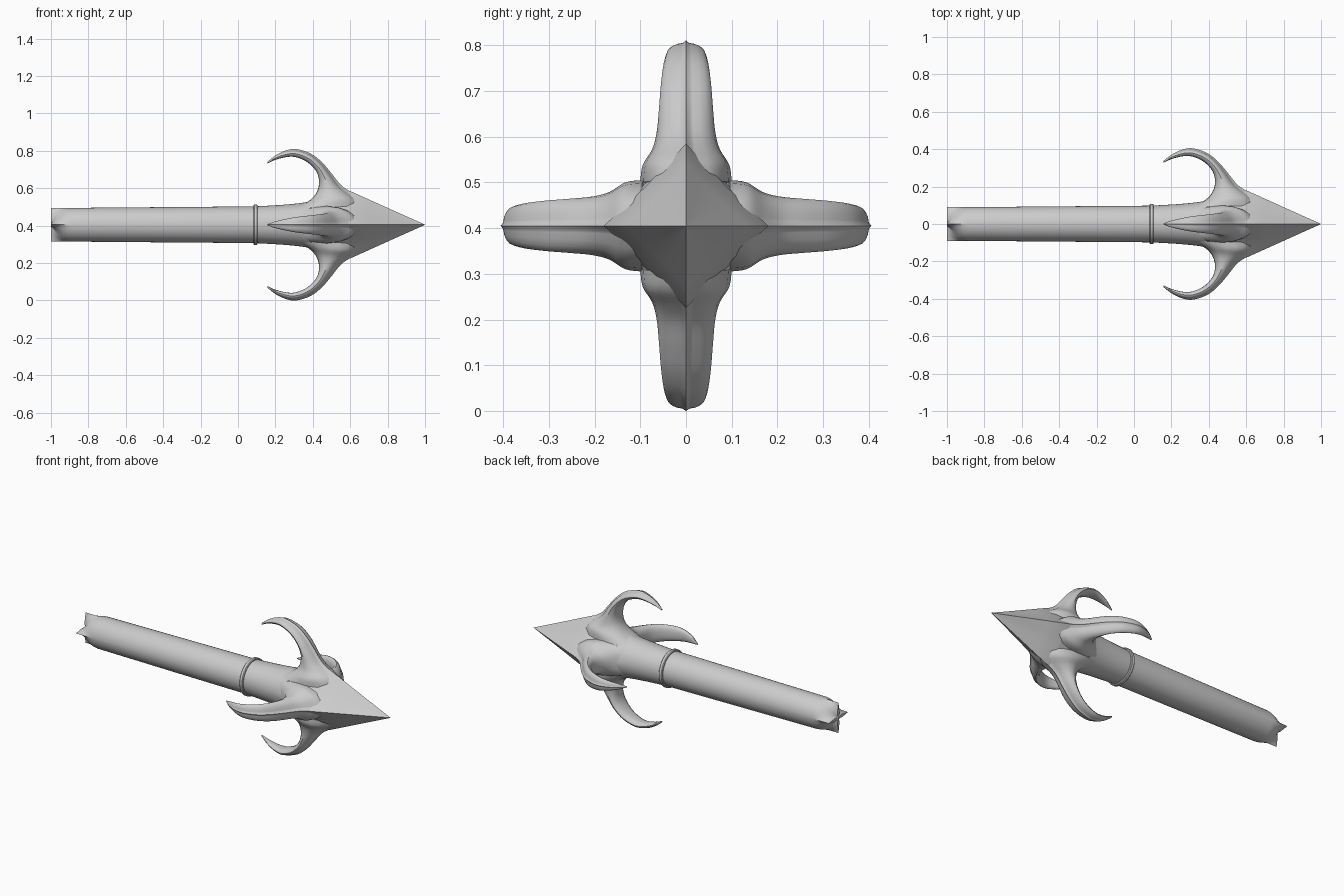
import bpy, bmesh, math
from mathutils import Vector

if "Cube" in bpy.data.objects:
    bpy.data.objects.remove(bpy.data.objects["Cube"])

CZ = 0.405   # height of the long axis
SEG = 64


def spline(rows, n):
    """Catmull-Rom through rows of numbers, n steps per span."""
    out = []
    for i in range(len(rows) - 1):
        a, b = rows[max(i - 1, 0)], rows[i]
        c, d = rows[i + 1], rows[min(i + 2, len(rows) - 1)]
        for k in range(n):
            t = k / n
            out.append([0.5 * (2*q + (r-p)*t + (2*p-5*q+4*r-s)*t*t + (3*q-p-3*r+s)*t**3)
                        for p, q, r, s in zip(a, b, c, d)])
    out.append(list(rows[-1]))
    return out


def loft(name, rings, angle=30):
    """Skin closed rings and close both ends with fans."""
    bm = bmesh.new()
    vs = [[bm.verts.new(p) for p in ring] for ring in rings]
    n = len(vs[0])
    for a, b in zip(vs, vs[1:]):
        for i in range(n):
            j = (i + 1) % n
            bm.faces.new((a[i], a[j], b[j], b[i]))
    for ring in (vs[0], vs[-1]):
        c = bm.verts.new(sum((v.co for v in ring), Vector()) / n)
        for i in range(n):
            bm.faces.new((ring[i], ring[(i + 1) % n], c))
    bmesh.ops.remove_doubles(bm, verts=bm.verts, dist=1e-5)
    bmesh.ops.recalc_face_normals(bm, faces=bm.faces)
    me = bpy.data.meshes.new(name)
    bm.to_mesh(me)
    bm.free()
    ob = bpy.data.objects.new(name, me)
    bpy.context.collection.objects.link(ob)
    bpy.ops.object.select_all(action='DESELECT')
    ob.select_set(True)
    bpy.context.view_layer.objects.active = ob
    bpy.ops.object.shade_smooth_by_angle(angle=math.radians(angle))
    return ob


def ring(x, radius):
    """Ring around the long axis; radius is a function of angle."""
    pts = []
    for i in range(SEG):
        a = 2 * math.pi * i / SEG
        r = radius(a)
        pts.append((x, r * math.cos(a), CZ + r * math.sin(a)))
    return pts


# Shaft, pinched into a cross at the tail: x, radius, pinch
def pinched(R, p):
    return lambda a: R * (1 - p * abs(math.sin(2 * a)) ** 0.6)


shaft = [(-1, .09, .96), (-.985, .09, .62), (-.965, .09, .36), (-.94, .09, .16),
         (-.915, .09, .05), (-.89, .09, 0), (-.3, .095, 0), (.1, .098, 0)]
loft("shaft", [ring(x, pinched(R, p)) for x, R, p in shaft], 40)

# Collar ring
collar = [(.083, .095), (.083, .104), (.087, .108), (.101, .108), (.105, .104), (.105, .095)]
loft("collar", [ring(x, lambda a, r=r: r) for x, r in collar])


# Head: round socket turning into a four-edged point: x, radius, squareness
def diamond(R, t):
    return lambda a: R * (1 - t + t / (abs(math.cos(a)) + abs(math.sin(a))))


head = spline([(.09, .098, 0), (.2, .104, 0), (.3, .112, .02), (.38, .124, .1),
               (.46, .15, .5), (.54, .176, .95), (.6, .18, 1.08)], 4)
head += [(.7, .135, 1.1), (.8, .09, 1.1), (.9, .045, 1.1), (1, .0005, 1)]
loft("head", [ring(x, diamond(R, t)) for x, R, t in head])

# Hooks: outer x, outer r, inner x, inner r, half width
hook = spline([(.158, .338, .157, .327, .003), (.2, .370, .2, .347, .018),
               (.25, .395, .26, .362, .031), (.31, .405, .31, .361, .041),
               (.39, .380, .37, .335, .049), (.45, .333, .415, .29, .055),
               (.50, .275, .432, .245, .059), (.55, .213, .43, .20, .064),
               (.60, .178, .412, .16, .074), (.66, .143, .375, .125, .095),
               (.70, .10, .30, .09, .10)], 4)
# Half cross-section: width fraction, position from inner to outer edge
half = [(0, 1), (.16, .88), (.24, .86), (.5, .82), (.75, .72), (.93, .58), (1, .42),
        (.9, .22), (.65, .08), (.35, .02), (0, 0)]
section = half + [(-w, v) for w, v in half[-2:0:-1]]

for k, side in enumerate(("top", "left", "bottom", "right")):
    ca, sa = math.cos(k * math.pi / 2), math.sin(k * math.pi / 2)
    rings = []
    for ox, orad, ix, irad, W in hook:
        pts = []
        for w, v in section:
            x, r, s = ix + (ox - ix) * v, irad + (orad - irad) * v, w * W
            pts.append((x, s * ca - r * sa, CZ + s * sa + r * ca))
        rings.append(pts)
    loft("hook_" + side, rings, 35)
